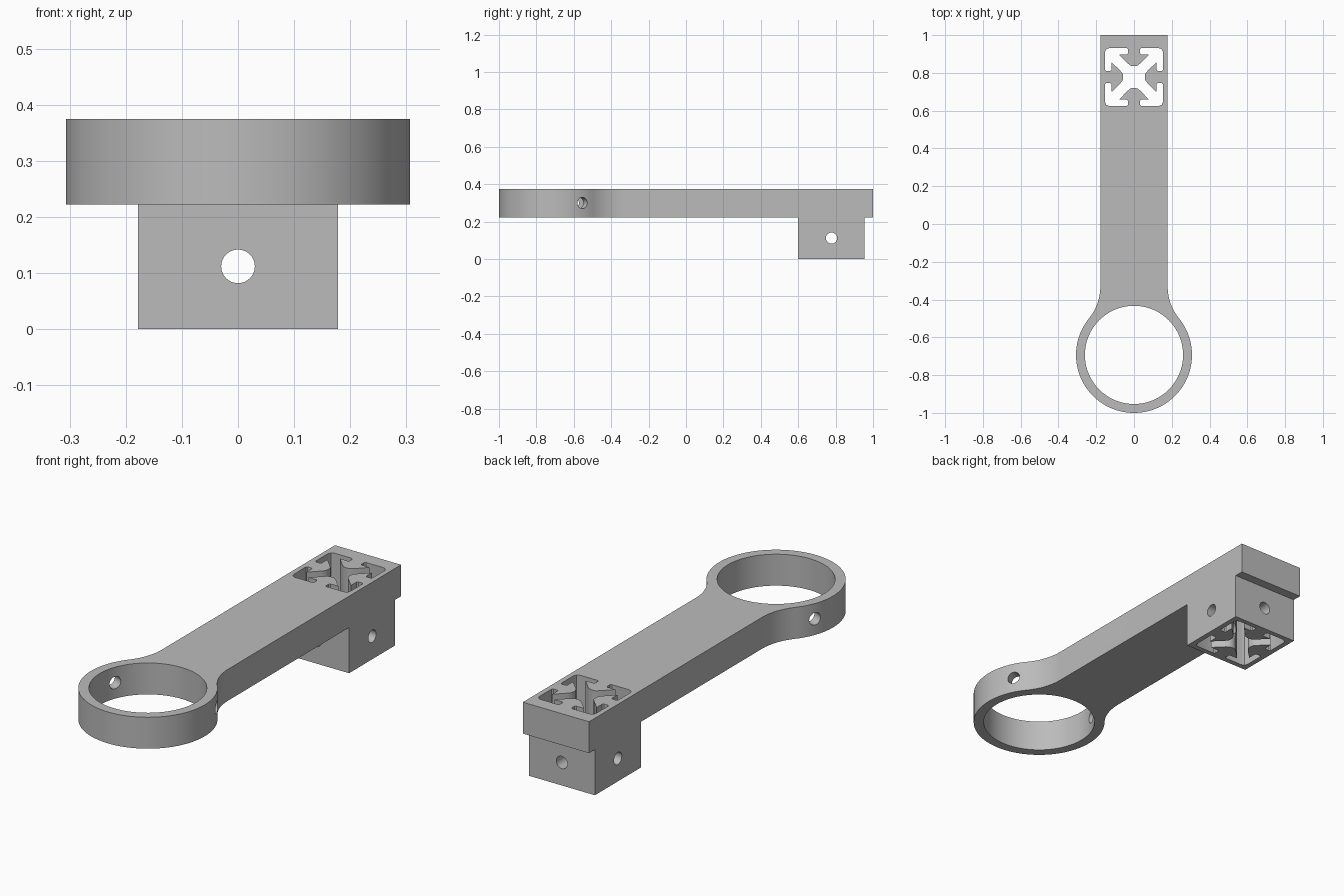
import bpy, bmesh, math
from math import sin, cos, pi, radians
from mathutils import Matrix, Vector

if "Cube" in bpy.data.objects:
    bpy.data.objects.remove(bpy.data.objects["Cube"], do_unlink=True)

HALF = 0.178                 # half width of arm and block
Z_MID, Z_TOP = 0.222, 0.375  # underside and top of arm
RING_Y, R_OUT, R_IN = -0.693, 0.307, 0.26
SLOT_Y = 0.778
HOLE_R = 0.03

grey = bpy.data.materials.new("plain grey")
grey.use_nodes = True
grey.diffuse_color = (0.5, 0.5, 0.5, 1)
grey.node_tree.nodes["Principled BSDF"].inputs["Base Color"].default_value = (0.5, 0.5, 0.5, 1)


def prism(name, outline, z0, z1):
    """Extrude a flat outline from z0 to z1."""
    bm = bmesh.new()
    face = bm.faces.new([bm.verts.new((x, y, z0)) for x, y in outline])
    new = bmesh.ops.extrude_face_region(bm, geom=[face])["geom"]
    bmesh.ops.translate(bm, vec=(0, 0, z1 - z0),
                        verts=[v for v in new if isinstance(v, bmesh.types.BMVert)])
    bmesh.ops.recalc_face_normals(bm, faces=bm.faces)
    mesh = bpy.data.meshes.new(name)
    bm.to_mesh(mesh)
    bm.free()
    obj = bpy.data.objects.new(name, mesh)
    bpy.context.collection.objects.link(obj)
    mesh.materials.append(grey)
    return obj


def arc(cx, cy, r, a0, a1, n):
    return [(cx + r * cos(a0 + (a1 - a0) * i / n), cy + r * sin(a0 + (a1 - a0) * i / n))
            for i in range(n + 1)]


def rod(name, centre, direction, length):
    """Round cutter along a horizontal direction."""
    obj = prism(name, arc(0, 0, HOLE_R, 0, 2 * pi, 32)[:-1], -length / 2, length / 2)
    turn = Vector(direction).to_track_quat("Z", "Y").to_matrix().to_4x4()
    obj.data.transform(Matrix.Translation(centre) @ turn)
    return obj


def combine(target, other, operation):
    mod = target.modifiers.new(other.name, "BOOLEAN")
    mod.operation, mod.solver, mod.object = operation, "EXACT", other
    bpy.context.view_layer.objects.active = target
    bpy.ops.object.modifier_apply(modifier=mod.name)
    bpy.data.objects.remove(other, do_unlink=True)


# Arm outline: right half with a tangent fillet into the ring, then mirrored
fillet = 0.268
fx = HALF + fillet
rise = math.sqrt((R_OUT + fillet) ** 2 - fx ** 2)
meet = math.atan2(rise, fx)
half = arc(0, RING_Y, R_OUT, -pi / 2, meet, 44)
half += arc(fx, RING_Y + rise, fillet, pi + meet, pi, 14)[1:]
half.append((HALF, 1.0))
bracket = prism("bracket_arm", half + [(-x, y) for x, y in reversed(half[1:])], Z_MID, Z_TOP)

# Block under the back end
block = prism("mount_block", [(-HALF, 0.6), (HALF, 0.6), (HALF, 0.955), (-HALF, 0.955)], 0, 0.3)
combine(bracket, block, "UNION")

# Ring bore
combine(bracket, prism("bore_cutter", arc(0, RING_Y, R_IN, 0, 2 * pi, 80)[:-1], 0.1, 0.5), "DIFFERENCE")

# Slotted rail profile: one eighth, mirrored across the diagonal, turned four times
eighth = [(0.0, 0.057), (0.018, 0.06), (0.034, 0.073), (0.08, 0.12), (0.038, 0.12),
          (0.032, 0.126), (0.032, 0.147), (0.038, 0.153), (0.132, 0.153), (0.147, 0.147)]
quarter = eighth + [(y, x) for x, y in reversed(eighth[1:-1])]
slot = []
for k in range(4):
    c, s = cos(-k * pi / 2), sin(-k * pi / 2)
    slot += [(x * c - y * s, SLOT_Y + x * s + y * c) for x, y in quarter]
combine(bracket, prism("slot_cutter", slot, -0.1, 0.5), "DIFFERENCE")

# Cross holes through the block
for axis in ((1, 0, 0), (0, 1, 0)):
    combine(bracket, rod("block_hole_cutter", (0, SLOT_Y, 0.112), axis, 0.6), "DIFFERENCE")

# Radial set-screw holes through the ring wall
for angle in (radians(27), pi - radians(21)):
    d = Vector((cos(angle), sin(angle), 0))
    combine(bracket, rod("ring_hole_cutter", Vector((0, RING_Y, 0.3)) + d * 0.29, d, 0.2), "DIFFERENCE")

bpy.ops.object.select_all(action="DESELECT")
bracket.select_set(True)
bpy.context.view_layer.objects.active = bracket
bpy.ops.object.shade_smooth_by_angle(angle=radians(30))
